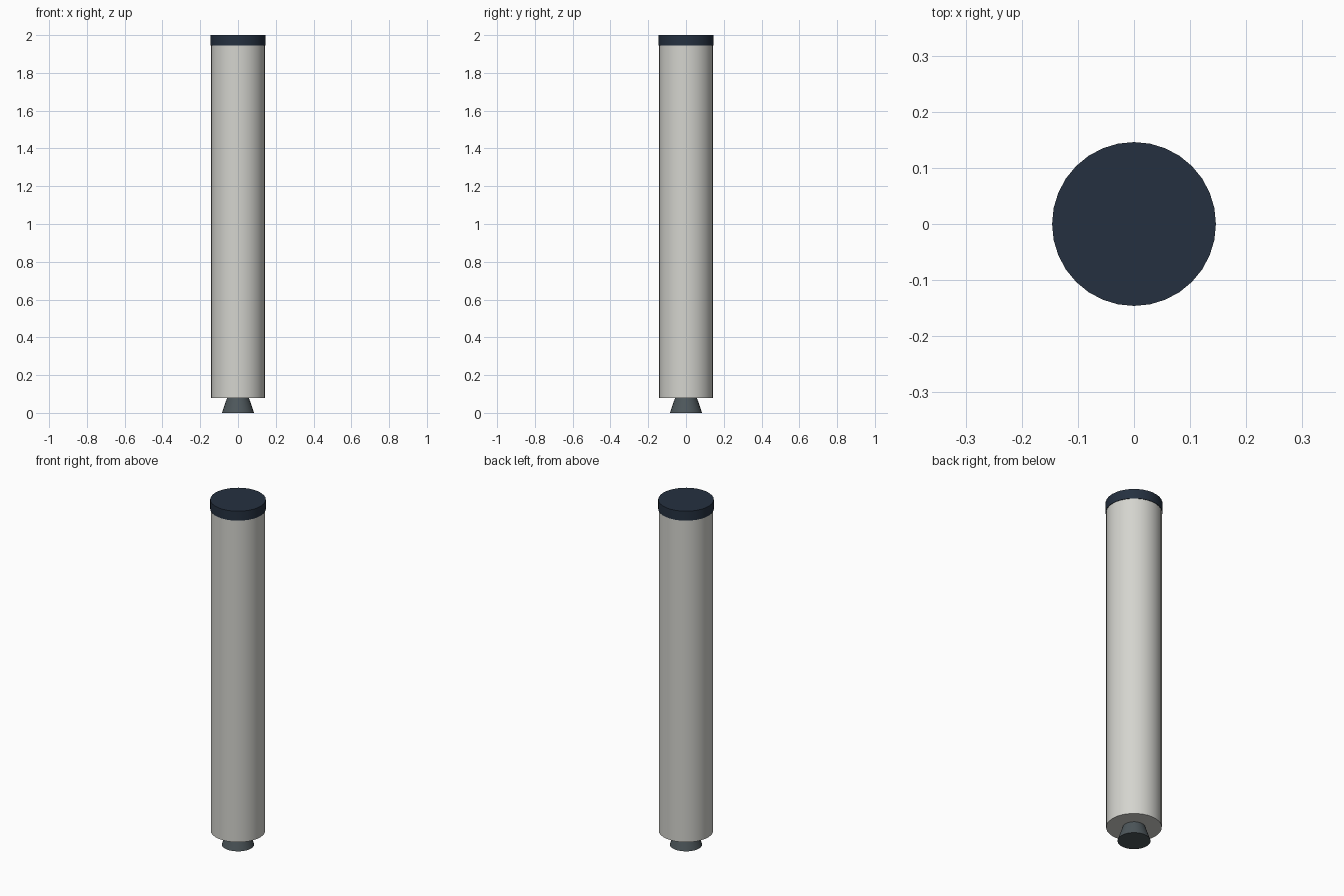
import bpy
import math

if "Cube" in bpy.data.objects:
    bpy.data.objects.remove(bpy.data.objects["Cube"])


def material(name, rgb):
    m = bpy.data.materials.new(name)
    m.diffuse_color = (*rgb, 1.0)
    m.use_nodes = True
    m.node_tree.nodes["Principled BSDF"].inputs["Base Color"].default_value = m.diffuse_color
    return m


WHITE = material("off_white", (0.66, 0.66, 0.62))
NAVY = material("dark_navy", (0.018, 0.030, 0.051))
STEEL = material("dark_steel", (0.075, 0.095, 0.105))


def tube(name, r_bottom, r_top, z0, z1, mat, sides=32):
    """Closed upright cylinder or cone section with smooth sides."""
    bpy.ops.mesh.primitive_cone_add(vertices=sides, radius1=r_bottom, radius2=r_top,
                                    depth=z1 - z0, location=(0, 0, (z0 + z1) / 2))
    ob = bpy.context.object
    ob.name = name
    ob.data.materials.append(mat)
    bpy.ops.object.shade_smooth_by_angle(angle=math.radians(30))
    return ob


# Main casing
tube("booster_body", 0.143, 0.143, 0.08, 1.945, WHITE)
# Dark ring closing the top, slightly wider than the casing
tube("top_cap", 0.146, 0.146, 1.945, 2.0, NAVY)
# Flared engine bell under the casing
tube("engine_nozzle", 0.085, 0.057, 0.0, 0.082, STEEL)
